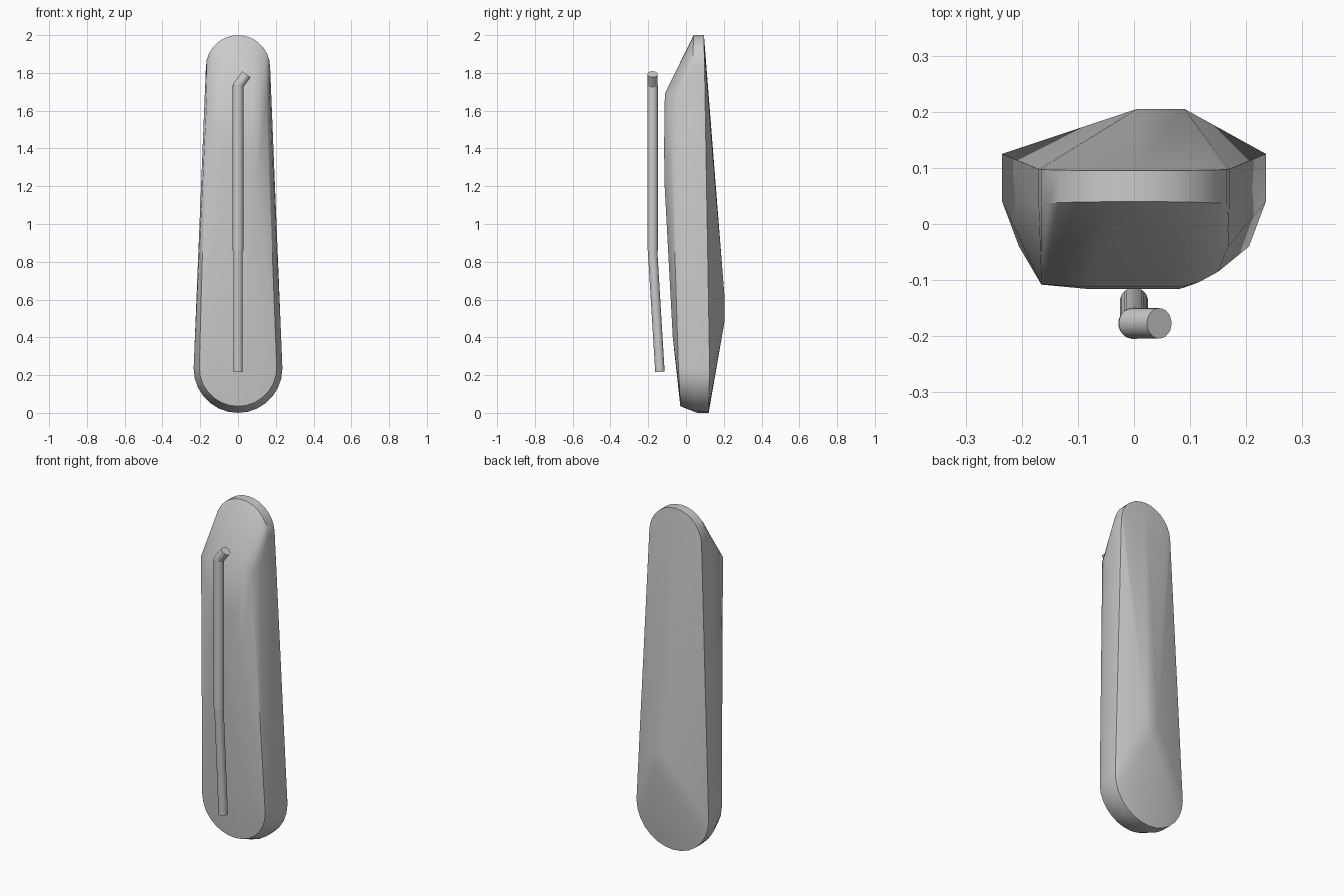
import bpy, bmesh
from math import cos, sin, pi
from mathutils import Vector

if "Cube" in bpy.data.objects:
    bpy.data.objects.remove(bpy.data.objects["Cube"])

grey = bpy.data.materials.new("plain_grey")
grey.use_nodes = True
grey.diffuse_color = (0.6, 0.6, 0.6, 1)
grey.node_tree.nodes["Principled BSDF"].inputs["Base Color"].default_value = (0.6, 0.6, 0.6, 1)


def finish(name, bm, angle):
    mesh = bpy.data.meshes.new(name)
    bm.to_mesh(mesh)
    bm.free()
    mesh.materials.append(grey)
    obj = bpy.data.objects.new(name, mesh)
    bpy.context.collection.objects.link(obj)
    bpy.ops.object.select_all(action="DESELECT")
    bpy.context.view_layer.objects.active = obj
    obj.select_set(True)
    bpy.ops.object.shade_smooth_by_angle(angle=angle)
    return obj


def arc(radius, z, y_side, y_end, up, steps=14):
    """Half circle in the front plane; depth runs from y_side to y_end."""
    points = []
    for i in range(steps + 1):
        a = pi * i / steps
        y = y_side + (y_end - y_side) * sin(a)
        points.append((radius * cos(a), y, z + up * radius * sin(a)))
    return points


# Body: tapered, rounded shell with an off-centre hump on the back
points = arc(0.17, 1.83, 0.098, 0.095, 1)       # back rim, top
points += arc(0.235, 0.235, 0.125, 0.12, -1)    # back rim, bottom
points += arc(0.17, 1.83, 0.035, 0.04, 1)       # front of top wall
points += arc(0.235, 0.235, 0.04, 0.06, -1)     # front of bottom wall
points += arc(0.205, 0.24, -0.04, -0.03, -1)    # front face, bottom

# Back hump
points += [(0.005, 0.205, 0.6), (0.09, 0.205, 0.6), (0.05, 0.205, 0.49)]

# Front face, crisp on one side and rounded on the other
points += [(-0.165, -0.108, 1.68), (-0.08, -0.112, 1.69), (0.08, -0.112, 1.69),
           (0.115, -0.104, 1.68), (0.15, -0.085, 1.66), (0.168, -0.04, 1.68),
           (-0.08, -0.116, 1.4), (0.08, -0.116, 1.4),
           (-0.09, -0.113, 1.2), (0.09, -0.113, 1.2),
           (-0.1, -0.07, 0.4), (0.1, -0.07, 0.4)]

bm = bmesh.new()
for p in points:
    bm.verts.new(p)
hull = bmesh.ops.convex_hull(bm, input=bm.verts)
loose = set(hull["geom_interior"]) | set(hull["geom_unused"])
bmesh.ops.delete(bm, geom=[v for v in loose if isinstance(v, bmesh.types.BMVert)],
                 context="VERTS")
bmesh.ops.recalc_face_normals(bm, faces=bm.faces)
finish("body", bm, 0.6)


# Bent rod in front of the body
def rod(name, start, end, radius):
    start, end = Vector(start), Vector(end)
    axis = end - start
    bm = bmesh.new()
    bmesh.ops.create_cone(bm, cap_ends=True, segments=32, radius1=radius,
                          radius2=radius, depth=axis.length)
    obj = finish(name, bm, 0.6)
    obj.location = (start + end) / 2
    obj.rotation_euler = axis.to_track_quat("Z", "Y").to_euler()


bend, elbow = (0, -0.177, 0.86), (0, -0.177, 1.735)
rod("lower_rod", (0, -0.138, 0.217), bend, 0.025)
rod("upper_rod", bend, elbow, 0.028)
rod("rod_tip", (-0.005, -0.177, 1.725), (0.045, -0.177, 1.793), 0.027)
